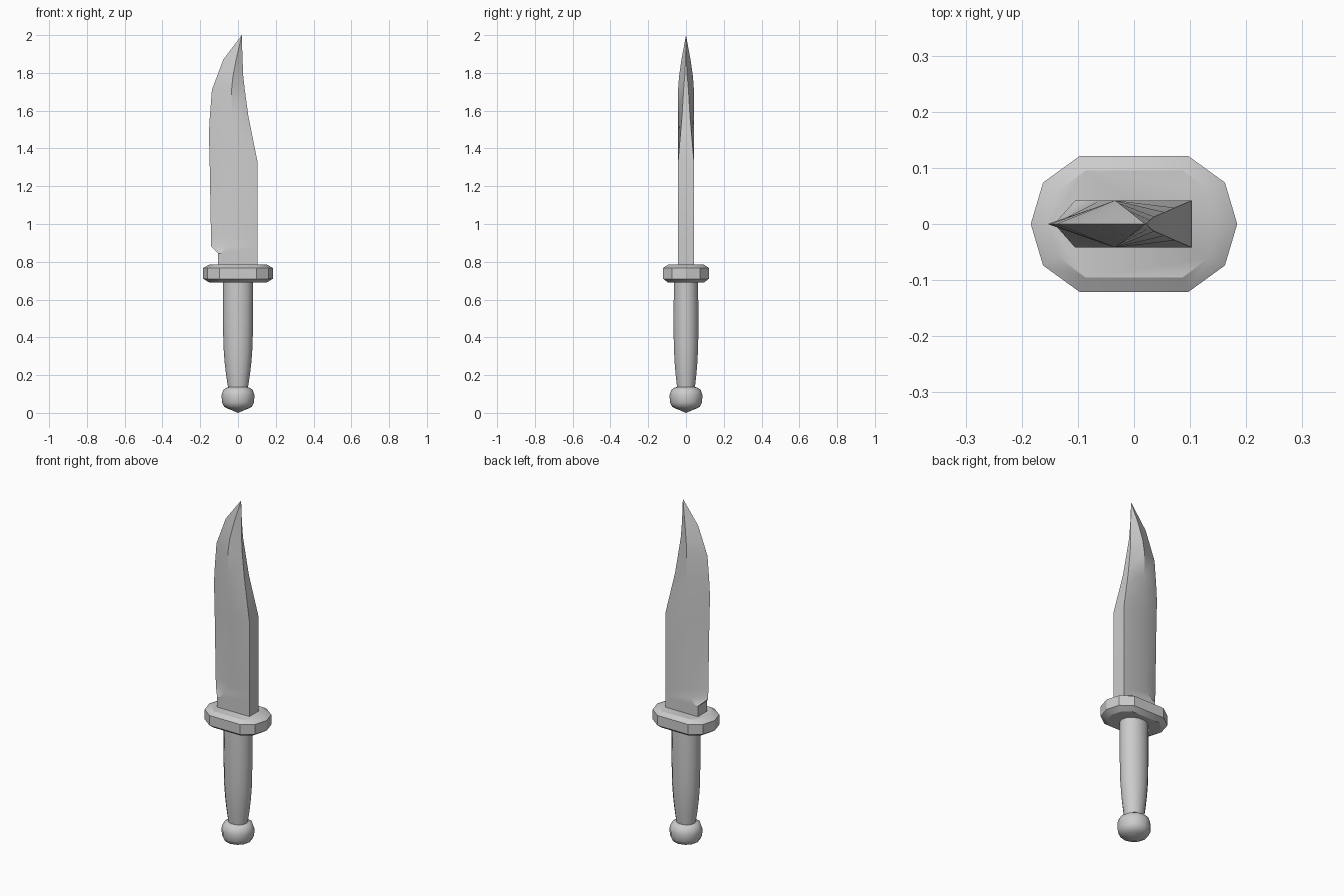
import bpy, bmesh
from math import cos, sin, tau, radians

if "Cube" in bpy.data.objects:
    bpy.data.objects.remove(bpy.data.objects["Cube"])

steel = bpy.data.materials.new("steel grey")
steel.use_nodes = True
GREY = (0.6, 0.6, 0.6, 1)
steel.diffuse_color = GREY
steel.node_tree.nodes["Principled BSDF"].inputs["Base Color"].default_value = GREY


def loft(name, rings, angle):
    """Skin a stack of equal-length rings, cap both ends, smooth by angle."""
    bm = bmesh.new()
    rows = [[bm.verts.new(p) for p in ring] for ring in rings]
    for low, high in zip(rows, rows[1:]):
        for i in range(len(low)):
            j = (i + 1) % len(low)
            bm.faces.new((low[i], low[j], high[j], high[i]))
    bm.faces.new(rows[0][::-1])
    bm.faces.new(rows[-1])
    bmesh.ops.remove_doubles(bm, verts=bm.verts, dist=0.0005)
    bmesh.ops.dissolve_degenerate(bm, edges=bm.edges, dist=0.0003)
    bmesh.ops.recalc_face_normals(bm, faces=bm.faces)
    mesh = bpy.data.meshes.new(name)
    bm.to_mesh(mesh)
    bm.free()
    mesh.materials.append(steel)
    obj = bpy.data.objects.new(name, mesh)
    bpy.context.collection.objects.link(obj)
    bpy.ops.object.select_all(action="DESELECT")
    obj.select_set(True)
    bpy.context.view_layer.objects.active = obj
    bpy.ops.object.shade_smooth_by_angle(angle=radians(angle))
    return obj


def oval(rx, ry, z, sides):
    return [(rx * cos(tau * i / sides), ry * sin(tau * i / sides), z) for i in range(sides)]


# Blade: height, then x and half thickness of cutting edge, ridge and spine
T = 0.042
sections = [
    (0.77, -0.105, T, -0.09, T, 0.103, T),
    (0.845, -0.105, T, -0.09, T, 0.103, T),
    (0.88, -0.142, 0, -0.06, T, 0.103, T),
    (0.93, -0.143, 0, -0.03, T, 0.103, T),
    (1.33, -0.15, 0, -0.03, T, 0.103, T),
    (1.48, -0.154, 0, -0.032, T, 0.073, 0.029),
    (1.57, -0.149, 0, -0.034, T, 0.055, 0.021),
    (1.71, -0.138, 0, -0.034, T, 0.036, 0.013),
    (1.78, -0.112, 0, -0.027, 0.037, 0.028, 0.007),
    (1.87, -0.078, 0, -0.01, 0.024, 0.024, 0.002),
    (2.0, 0.02, 0, 0.02, 0, 0.02, 0),
]
loft("blade", [[(xe, -ye, z), (xr, -yr, z), (xs, -ys, z),
                (xs, ys, z), (xr, yr, z), (xe, ye, z)]
               for z, xe, ye, xr, yr, xs, ys in sections], 30)


# Guard: ten-sided plate with chamfered rims
def guard_ring(z, end, shoulder, side):
    (sx, sy), (fx, fy) = shoulder, side
    return [(end, 0, z), (sx, sy, z), (fx, fy, z), (-fx, fy, z), (-sx, sy, z),
            (-end, 0, z), (-sx, -sy, z), (-fx, -fy, z), (fx, -fy, z), (sx, -sy, z)]


inner = (0.152, (0.134, 0.06), (0.087, 0.095))
outer = (0.184, (0.162, 0.074), (0.097, 0.121))
loft("guard", [guard_ring(0.69, *inner), guard_ring(0.71, *outer),
               guard_ring(0.768, *outer), guard_ring(0.785, *inner)], 30)

# Grip: oval shaft that narrows towards the pommel
grip = [(0.13, 0.052, 0.048), (0.2, 0.063, 0.056), (0.27, 0.071, 0.062),
        (0.35, 0.077, 0.066), (0.5, 0.08, 0.068), (0.7, 0.08, 0.065)]
loft("grip", [oval(rx, ry, z, 14) for z, rx, ry in grip], 40)

# Pommel: rounded knob with a shallow pointed base
knob = [(0.004, 0), (0.022, 0.052), (0.032, 0.073), (0.055, 0.085), (0.095, 0.087),
        (0.122, 0.078), (0.135, 0.058), (0.138, 0.04)]
knob[0] = (0, 0)
loft("pommel", [oval(r, r, z, 12) for z, r in knob], 40)
